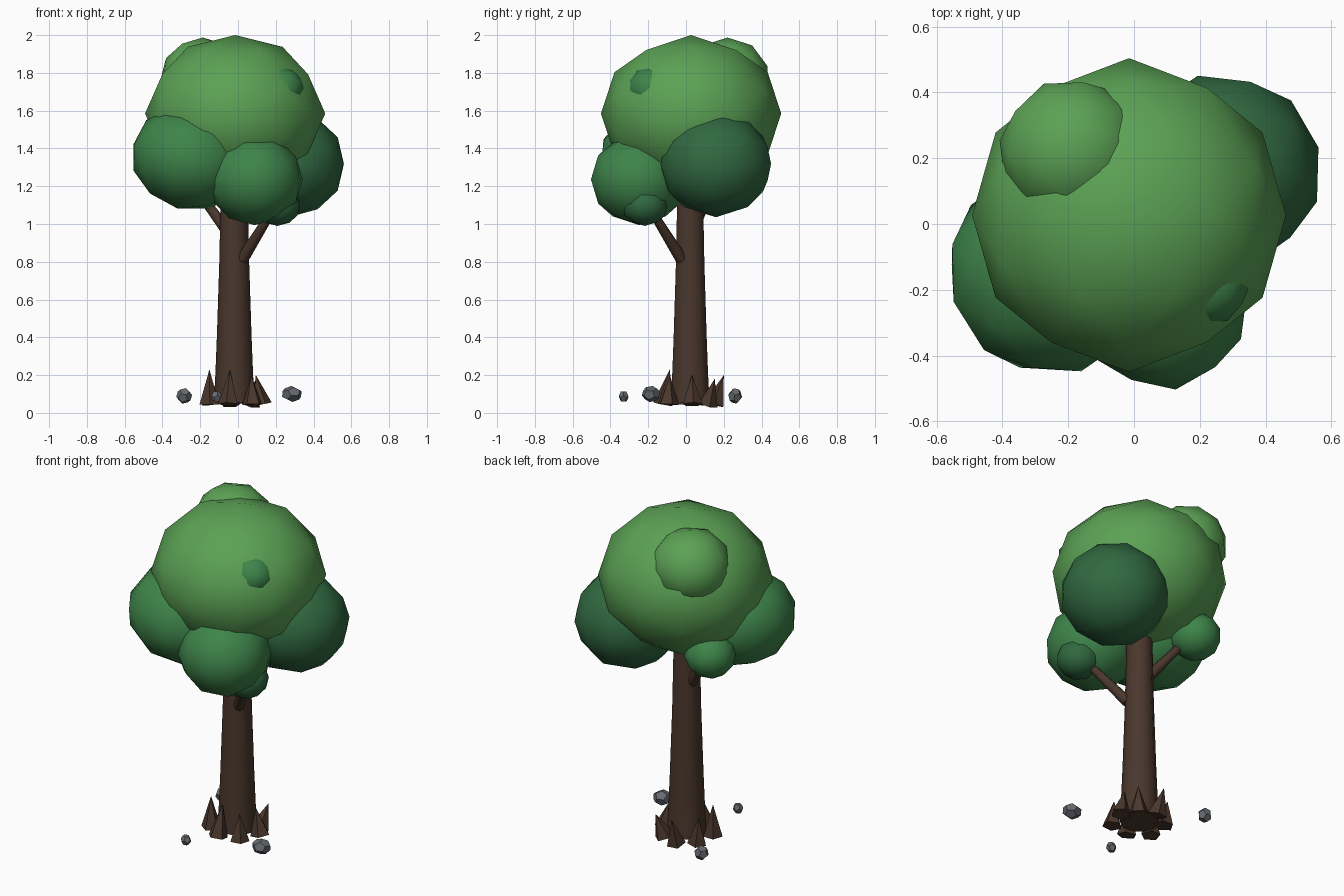
import bpy, bmesh, math
from mathutils import Vector, Matrix

if "Cube" in bpy.data.objects:
    bpy.data.objects.remove(bpy.data.objects["Cube"])


def material(name, rgb):
    m = bpy.data.materials.new(name)
    m.diffuse_color = (*rgb, 1)
    m.use_nodes = True
    m.node_tree.nodes["Principled BSDF"].inputs["Base Color"].default_value = m.diffuse_color
    return m


BARK = material("bark", (0.068, 0.038, 0.025))
LIGHT = material("leaf_light", (0.105, 0.36, 0.09))
MID = material("leaf_mid", (0.048, 0.23, 0.068))
DARK = material("leaf_dark", (0.03, 0.14, 0.052))
STONE = material("stone", (0.13, 0.14, 0.155))


def finish(bm, name, mat, smooth):
    bmesh.ops.recalc_face_normals(bm, faces=bm.faces)
    for f in bm.faces:
        f.smooth = smooth
    me = bpy.data.meshes.new(name)
    bm.to_mesh(me)
    bm.free()
    me.materials.append(mat)
    ob = bpy.data.objects.new(name, me)
    bpy.context.collection.objects.link(ob)
    return ob


def leaf_ball(name, centre, r, rz, mat, turn=0.0, lean=0.0):
    """Low-poly icosphere with a two-fold axis pointing up, flattened in z."""
    bm = bmesh.new()
    bmesh.ops.create_icosphere(bm, subdivisions=2, radius=1)
    tilt = Matrix.Rotation(-math.radians(31.717), 4, 'Y')
    m = (Matrix.Translation(centre) @ Matrix.Rotation(lean, 4, 'Y')
         @ Matrix.Diagonal((r, r, rz, 1)) @ Matrix.Rotation(turn, 4, 'Z') @ tilt)
    bmesh.ops.transform(bm, matrix=m, verts=bm.verts)
    finish(bm, name, mat, True)


def tapered(name, a, b, r1, r2, sides, smooth, mat=BARK):
    """Cone or cylinder running from point a to point b."""
    a, b = Vector(a), Vector(b)
    bm = bmesh.new()
    bmesh.ops.create_cone(bm, cap_ends=True, segments=sides, radius1=r1,
                          radius2=r2, depth=(b - a).length)
    m = Matrix.Translation((a + b) / 2) @ (b - a).to_track_quat('Z', 'Y').to_matrix().to_4x4()
    bmesh.ops.transform(bm, matrix=m, verts=bm.verts)
    ob = finish(bm, name, mat, False)
    if smooth:
        for p in ob.data.polygons:
            p.use_smooth = len(p.vertices) == 4


def trunk(cx, cy, profile, sides=10):
    bm = bmesh.new()
    rings = [[bm.verts.new((cx + r * math.cos(2 * math.pi * i / sides),
                            cy + r * math.sin(2 * math.pi * i / sides), z))
              for i in range(sides)] for z, r in profile]
    for lo, hi in zip(rings, rings[1:]):
        for i in range(sides):
            j = (i + 1) % sides
            bm.faces.new((lo[i], lo[j], hi[j], hi[i]))
    bm.faces.new(rings[0][::-1])
    bm.faces.new(rings[-1])
    ob = finish(bm, "trunk", BARK, True)
    for p in ob.data.polygons:
        p.use_smooth = len(p.vertices) == 4


def rock(name, centre, size, turn):
    """Dodecahedron pebble."""
    g = (1 + 5 ** 0.5) / 2
    s = (-1, 1)
    pts = [(x, y, z) for x in s for y in s for z in s]
    for u in s:
        for v in s:
            a, b = u / g, v * g
            pts += [(0, a, b), (a, b, 0), (b, 0, a)]
    bm = bmesh.new()
    for p in pts:
        bm.verts.new(Vector(p).normalized())
    bmesh.ops.convex_hull(bm, input=bm.verts)
    bmesh.ops.dissolve_limit(bm, angle_limit=0.05, verts=bm.verts, edges=bm.edges)
    m = (Matrix.Translation(centre) @ Matrix.Diagonal((*size, 1))
         @ Matrix.Rotation(turn, 4, 'Z') @ Matrix.Rotation(turn * 0.7, 4, 'X'))
    bmesh.ops.transform(bm, matrix=m, verts=bm.verts)
    finish(bm, name, STONE, False)


# trunk and branches
TX, TY = -0.02, 0.022
trunk(TX, TY, [(0.055, 0.108), (0.2, 0.1), (0.4, 0.092), (0.8, 0.079),
               (1.1, 0.073), (1.4, 0.066)])
tapered("branch_front", (0.025, -0.025, 0.815), (0.2, -0.2, 1.1), 0.032, 0.021, 8, True)
tapered("branch_back", (-0.06, 0.035, 0.965), (-0.26, 0.155, 1.24), 0.032, 0.021, 8, True)

# root spikes: angle, base distance, tip distance, tip height
roots = [(5, 0.145, 0.115, 0.20), (48, 0.125, 0.175, 0.18), (98, 0.13, 0.18, 0.20),
         (150, 0.135, 0.155, 0.20), (205, 0.145, 0.145, 0.23),
         (258, 0.145, 0.11, 0.23), (310, 0.15, 0.14, 0.20)]
for k, (deg, base_r, tip_r, tip_z) in enumerate(roots):
    d = Vector((math.cos(math.radians(deg)), math.sin(math.radians(deg)), 0))
    c = Vector((TX, TY, 0))
    tapered(f"root_{k + 1}", c + d * base_r + Vector((0, 0, 0.045)),
            c + d * tip_r + Vector((0, 0, tip_z)), 0.055, 0, 5, False)

# crown
leaf_ball("crown_main", (-0.015, 0.027, 1.585), 0.477, 0.415, LIGHT)
leaf_ball("crown_left", (-0.252, -0.142, 1.348), 0.32, 0.275, MID, 0.3, 0.25)
leaf_ball("crown_right", (0.268, 0.158, 1.318), 0.302, 0.282, DARK, 0.25)
leaf_ball("crown_front", (0.088, -0.248, 1.236), 0.258, 0.242, MID, 0.15)
leaf_ball("crown_top", (-0.187, 0.22, 1.77), 0.224, 0.217, LIGHT, 0.4)
leaf_ball("crown_patch", (0.222, -0.18, 1.715), 0.13, 0.12, MID, 0.5)

# tufts on the branch ends
leaf_ball("tuft_front", (0.208, -0.218, 1.1), 0.124, 0.11, DARK, 0.2)
leaf_ball("tuft_back", (-0.286, 0.178, 1.25), 0.143, 0.132, MID, 0.2)

# pebbles
rock("rock_right", (0.285, -0.185, 0.1), (0.056, 0.05, 0.043), 0.3)
rock("rock_left", (-0.285, 0.26, 0.09), (0.042, 0.038, 0.042), 0.9)
rock("rock_front", (-0.115, -0.33, 0.087), (0.03, 0.026, 0.032), 1.5)
